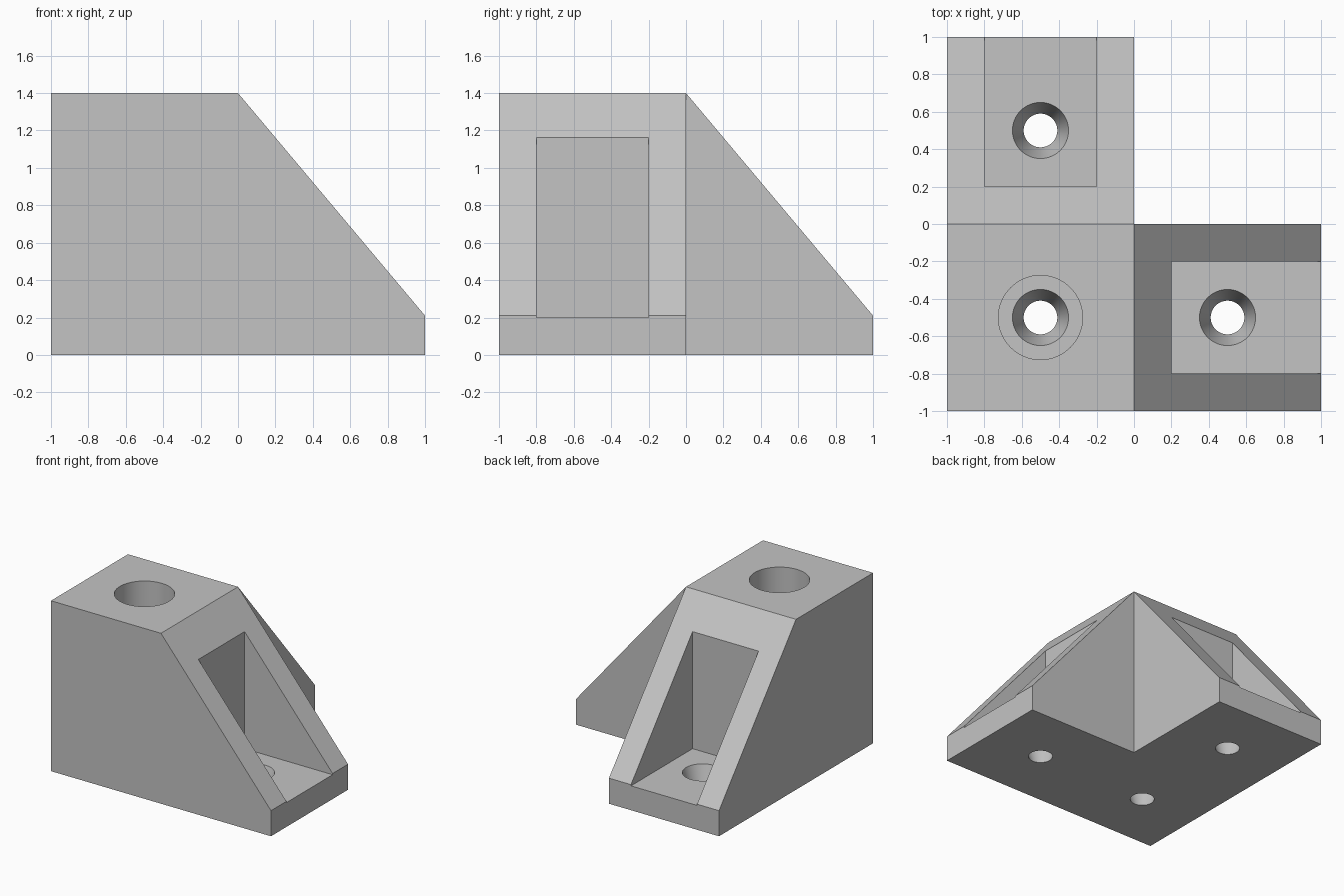
import bpy
import bmesh
import math

if "Cube" in bpy.data.objects:
    bpy.data.objects.remove(bpy.data.objects["Cube"])

TOP, LIP, FLOOR = 1.4, 0.21, 0.2

grey = bpy.data.materials.new("plain_grey")
grey.use_nodes = True
colour = (0.55, 0.55, 0.55, 1)
grey.diffuse_color = colour
grey.node_tree.nodes["Principled BSDF"].inputs["Base Color"].default_value = colour


def make_body():
    """L-shaped foot rising to a tall corner block, with a sloping arm each way."""
    outline = [(-1, -1), (0, -1), (1, -1), (1, 0), (0, 0), (0, 1), (-1, 1), (-1, 0)]
    bm = bmesh.new()
    low = [bm.verts.new((x, y, 0)) for x, y in outline]
    high = [bm.verts.new((x, y, TOP if max(x, y) <= 0 else LIP)) for x, y in outline]
    bm.faces.new(low[::-1])
    for i in range(len(outline)):
        j = (i + 1) % len(outline)
        bm.faces.new((low[i], low[j], high[j], high[i]))
    # corner top, then the slopes of the two arms
    for ring in ((0, 1, 4, 7), (1, 2, 3, 4), (7, 4, 5, 6)):
        bm.faces.new([high[k] for k in ring])
    bmesh.ops.recalc_face_normals(bm, faces=bm.faces)
    mesh = bpy.data.meshes.new("corner_bracket")
    bm.to_mesh(mesh)
    bm.free()
    obj = bpy.data.objects.new("corner_bracket", mesh)
    bpy.context.collection.objects.link(obj)
    mesh.materials.append(grey)
    return obj


def cut(body, cutter):
    """Subtract the cutter from the body, then discard it."""
    cutter.hide_render = True
    mod = body.modifiers.new("cut", 'BOOLEAN')
    mod.operation = 'DIFFERENCE'
    mod.solver = 'EXACT'
    mod.object = cutter
    bpy.context.view_layer.objects.active = body
    bpy.ops.object.modifier_apply(modifier=mod.name)
    bpy.data.objects.remove(cutter)


def box(x0, x1, y0, y1, z0, z1):
    bpy.ops.mesh.primitive_cube_add(
        size=1, location=((x0 + x1) / 2, (y0 + y1) / 2, (z0 + z1) / 2))
    obj = bpy.context.object
    obj.scale = (x1 - x0, y1 - y0, z1 - z0)
    return obj


def cone(x, y, z0, z1, r0, r1):
    bpy.ops.mesh.primitive_cone_add(
        vertices=64, radius1=r0, radius2=r1, depth=z1 - z0,
        location=(x, y, (z0 + z1) / 2))
    return bpy.context.object


body = make_body()

# open pockets in the two arms
cut(body, box(0.2, 1.2, -0.8, -0.2, FLOOR, 1.6))
cut(body, box(-0.8, -0.2, 0.2, 1.2, FLOOR, 1.6))

# deep tool bore in the corner block
cut(body, cone(-0.5, -0.5, FLOOR, 1.6, 0.225, 0.225))

# tapered screw holes through the foot
for x, y in ((-0.5, -0.5), (0.5, -0.5), (-0.5, 0.5)):
    cut(body, cone(x, y, -0.1, 0.3, 0.06, 0.18))

# merge flat areas and smooth the round walls
bm = bmesh.new()
bm.from_mesh(body.data)
bmesh.ops.dissolve_limit(bm, angle_limit=math.radians(0.5),
                         verts=bm.verts, edges=bm.edges)
bm.to_mesh(body.data)
bm.free()
bpy.ops.object.select_all(action='DESELECT')
body.select_set(True)
bpy.context.view_layer.objects.active = body
bpy.ops.object.shade_smooth_by_angle(angle=math.radians(30))
